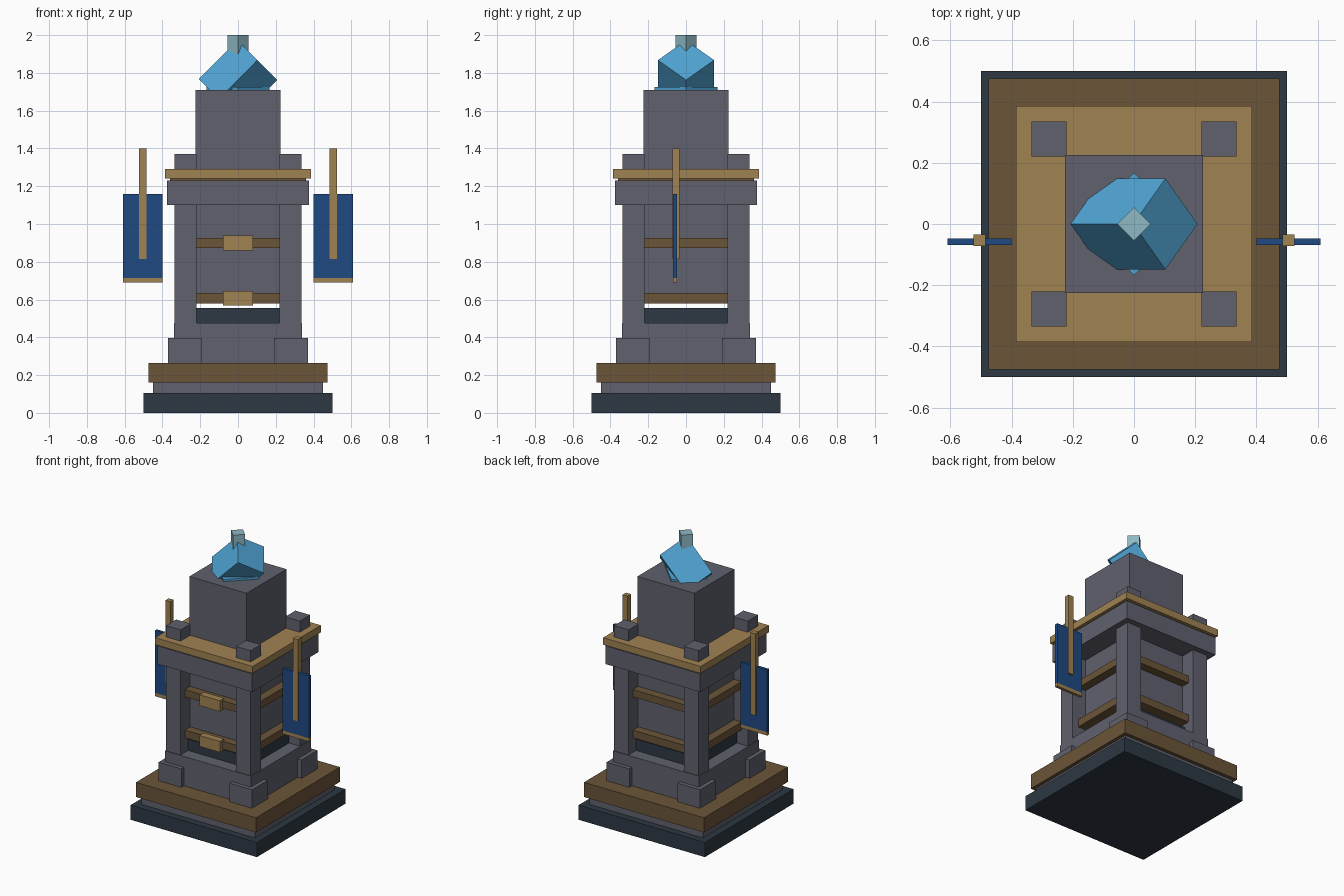
import bpy
import math
from mathutils import Matrix

if "Cube" in bpy.data.objects:
    bpy.data.objects.remove(bpy.data.objects["Cube"])


def material(name, rgb):
    m = bpy.data.materials.new(name)
    m.diffuse_color = (*rgb, 1.0)
    m.use_nodes = True
    m.node_tree.nodes["Principled BSDF"].inputs["Base Color"].default_value = m.diffuse_color
    return m


STONE = material("grey stone", (0.116, 0.120, 0.155))
BROWN = material("dark bronze", (0.147, 0.090, 0.040))
TAN = material("pale bronze", (0.352, 0.225, 0.085))
SLATE = material("dark slate", (0.026, 0.040, 0.056))
BLUE = material("banner blue", (0.014, 0.067, 0.225))
CRYSTAL = material("crystal blue", (0.082, 0.376, 0.665))
PALE = material("pale crystal", (0.270, 0.485, 0.550))


def box(name, lo, hi, mat, rot=None):
    """Box between two corners, optionally rotated about its centre."""
    c = [(a + b) / 2 for a, b in zip(lo, hi)]
    bpy.ops.mesh.primitive_cube_add(size=1)
    ob = bpy.context.object
    ob.name = name
    size = Matrix.Diagonal([b - a for a, b in zip(lo, hi)] + [1])
    ob.data.transform(Matrix.Translation(c) @ (rot or Matrix()) @ size)
    ob.data.materials.append(mat)
    return ob


def tier(name, half, z0, z1, mat, rot=None):
    """Square centred slab."""
    return box(name, (-half, -half, z0), (half, half, z1), mat, rot)


# Stepped base
tier("base_slab", 0.50, 0.0, 0.105, SLATE)
tier("base_step", 0.45, 0.105, 0.16, STONE)
tier("base_band", 0.475, 0.16, 0.265, BROWN)
tier("plinth", 0.34, 0.265, 0.475, STONE)

# Inner core, raised slightly above a dark slab, reaching up through the roof
tier("inner_slab", 0.25, 0.475, 0.556, SLATE)
tier("core", 0.226, 0.581, 1.71, STONE)

# Top ledge
tier("ledge", 0.375, 1.10, 1.23, STONE)
tier("ledge_strip", 0.36, 1.23, 1.24, BROWN)
tier("ledge_plate", 0.386, 1.24, 1.29, TAN)

# Corner feet and posts with tops showing above the plate
for sx in (-1, 1):
    for sy in (-1, 1):
        for name, a, b, z0, z1 in (("corner_foot", 0.19, 0.37, 0.265, 0.397),
                                   ("corner_post", 0.22, 0.335, 0.475, 1.37)):
            xs, ys = sorted((sx * a, sx * b)), sorted((sy * a, sy * b))
            box(name, (xs[0], ys[0], z0), (xs[1], ys[1], z1), STONE)

# Bands between the posts on all four sides
for z0, z1 in ((0.58, 0.635), (0.873, 0.925)):
    for i in range(4):
        band = box("side_band", (-0.22, -0.287, z0), (0.22, -0.22, z1), BROWN)
        band.data.transform(Matrix.Rotation(i * math.pi / 2, 4, 'Z'))
    # Front clasp on each band
    zc = (z0 + z1) / 2
    box("front_clasp", (-0.08, -0.32, zc - 0.039), (0.08, -0.27, zc + 0.039), TAN)

# Banners hanging beside the tower
for s in (-1, 1):
    x = s * 0.505
    box("banner_pole", (x - 0.02, -0.072, 0.815), (x + 0.02, -0.034, 1.40), TAN)
    box("banner_cloth", (x - 0.105, -0.068, 0.715), (x + 0.105, -0.047, 1.16), BLUE)
    box("banner_trim", (x - 0.105, -0.068, 0.69), (x + 0.105, -0.047, 0.715), TAN)

# Crystal: low collar, tilted block and small tip
turn = Matrix.Rotation(math.pi / 4, 4, 'Z')
tier("crystal_collar", 0.118, 1.60, 1.725, CRYSTAL, turn)
tilt = Matrix.Rotation(-math.pi / 4, 4, 'Y') @ Matrix.Rotation(math.pi / 4, 4, 'X')
box("crystal_block", (-0.145, -0.105, 1.66), (0.145, 0.105, 1.87), CRYSTAL, tilt)
tier("crystal_tip", 0.039, 1.82, 2.0, PALE, turn)
